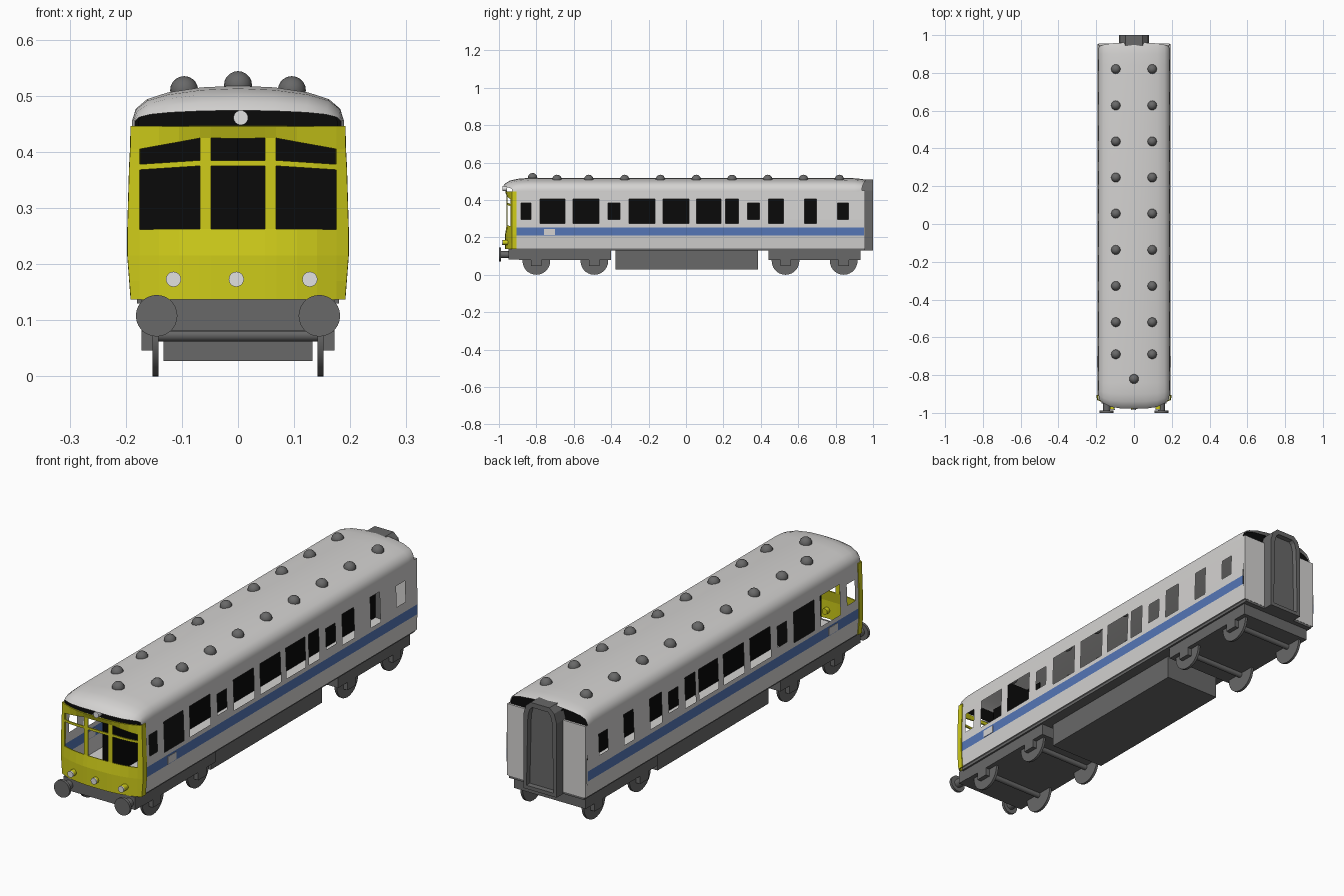
import bpy, bmesh, math
from mathutils import Vector, Matrix

if "Cube" in bpy.data.objects:
    bpy.data.objects.remove(bpy.data.objects["Cube"])

def mat(name, r, g, b):
    m = bpy.data.materials.new(name)
    m.diffuse_color = (r, g, b, 1)
    m.use_nodes = True
    m.node_tree.nodes["Principled BSDF"].inputs["Base Color"].default_value = m.diffuse_color
    return m

WHITE = mat("off_white", .66, .65, .64)
YELLOW = mat("yellow", .62, .60, .01)
BLUE = mat("blue", .09, .18, .47)
GREY = mat("dark_grey", .14, .14, .14)
BLACK = mat("black", .003, .003, .003)
LAMP = mat("lamp_white", .75, .75, .75)

def finish(name, bm, mats, smooth=False, sheet=False):
    bmesh.ops.recalc_face_normals(bm, faces=bm.faces)
    if sheet:  # open sheets must face away from the middle of the coach
        s = sum(f.normal.dot(Vector((f.calc_center_median().x, 0, f.calc_center_median().z - .3)))
                * f.calc_area() for f in bm.faces)
        if s < 0:
            bmesh.ops.reverse_faces(bm, faces=bm.faces)
    me = bpy.data.meshes.new(name)
    bm.to_mesh(me)
    bm.free()
    for m in mats:
        me.materials.append(m)
    ob = bpy.data.objects.new(name, me)
    bpy.context.collection.objects.link(ob)
    if smooth:
        bpy.ops.object.select_all(action='DESELECT')
        bpy.context.view_layer.objects.active = ob
        ob.select_set(True)
        bpy.ops.object.shade_smooth_by_angle(angle=math.radians(35))
    return ob

def box(name, x, y, z, m):
    bm = bmesh.new()
    size = Vector((x[1] - x[0], y[1] - y[0], z[1] - z[0]))
    mid = Vector((x[1] + x[0], y[1] + y[0], z[1] + z[0])) / 2
    bmesh.ops.create_cube(bm, size=1, matrix=Matrix.Translation(mid) @ Matrix.Diagonal((*size, 1)))
    return finish(name, bm, [m])

def cyl(name, loc, r, depth, axis, m, r2=None):
    bm = bmesh.new()
    rot = Matrix.Rotation(math.pi / 2, 4, 'Y' if axis == 'x' else 'X')
    bmesh.ops.create_cone(bm, cap_ends=True, segments=28, radius1=r, radius2=r2 or r,
                          depth=depth, matrix=Matrix.Translation(loc) @ rot)
    return finish(name, bm, [m], True)

def grid(cols, rows, point, keep):
    """Sheet of quads over two lists of breaks; keep() leaves out the openings."""
    bm = bmesh.new()
    v = [[bm.verts.new(point(c, r)) for r in rows] for c in cols]
    for i in range(len(cols) - 1):
        for j in range(len(rows) - 1):
            if keep((cols[i] + cols[i + 1]) / 2, (rows[j] + rows[j + 1]) / 2):
                bm.faces.new((v[i][j], v[i + 1][j], v[i + 1][j + 1], v[i][j + 1]))
    return bm

SIDE = [(.14, .188), (.211, .194), (.29, .194), (.40, .190), (.45, .188)]
def side_x(z):
    for (a, xa), (b, xb) in zip(SIDE, SIDE[1:]):
        if z <= b:
            return xa + (xb - xa) * (z - a) / (b - a)
    return SIDE[-1][1]

# side walls with window openings and blue stripe
BIG, SMALL = (.273, .404), (.295, .385)
windows = [(-.882, -.828, SMALL), (-.78, -.647, BIG), (-.604, -.464, BIG), (-.416, -.352, SMALL),
           (-.304, -.165, BIG), (-.122, .017, BIG), (.055, .186, BIG), (.21, .28, BIG),
           (.328, .393, SMALL), (.44, .521, BIG), (.633, .698, BIG), (.81, .87, SMALL)]
ys = sorted({-.905, .952} | {w[0] for w in windows} | {w[1] for w in windows})
zs = [.14, .211, .254, .273, .295, .385, .404, .45]
def wall(y, z):
    return not any(a < y < b and h[0] < z < h[1] for a, b, h in windows)
for s, side in ((1, "right"), (-1, "left")):
    bm = grid(ys, zs, lambda y, z: (s * side_x(z), y, z), wall)
    for f in bm.faces:
        f.material_index = int(.211 < f.calc_center_median().z < .254)
    finish(side + "_wall", bm, [WHITE, BLUE], sheet=True)
    box(side + "_stripe_plate", (s * .194 - .002, s * .194 + .002), (-.76, -.70), (.214, .246), WHITE)

# roof lofted along the coach, domed at both ends
ROOF = [(.189, .445), (.189, .455), (.182, .477), (.162, .494), (.125, .506), (.065, .515), (0, .518)]
ROOF += [(-x, z) for x, z in ROOF[-2::-1]]
stations = [(-.978, .05, .3, .97), (-.965, .045, .55, .98), (-.94, .035, .78, .99), (-.90, .02, .92, 1),
            (-.84, 0, 1, 1), (.84, 0, 1, 1), (.90, 0, .97, 1), (.94, -.01, .91, .995), (.96, -.02, .82, .98)]
def roof_pt(i, j):
    y, bow, f, sx = stations[i]
    x, z = ROOF[j]
    return (x * sx, y + bow * (x / .19) ** 4, z if z < .455 else .455 + (z - .455) * f)
finish("roof", grid(range(len(stations)), range(len(ROOF)), roof_pt, lambda a, b: True),
       [WHITE], True, True)

# black end panels under the roof lips
def end_panel(name, y, f, sx):
    bm = bmesh.new()
    pts = [(.189, .43)] + ROOF + [(-.189, .43)]
    bm.faces.new([bm.verts.new((x * sx, y, .455 + (z - .455) * (f if z > .455 else 1))) for x, z in pts])
    finish(name, bm, [BLACK])
end_panel("front_roof_panel", -.932, .5, .94)
end_panel("rear_roof_panel", .937, .8, .97)

# yellow cab front, bowed in plan, wrapping round to the sides
cols = [.2, .19, .175, .14, .105, .068, .048, 0]
cols = cols + [-c for c in cols[-2::-1]]
rows = [.137, .17, .215, .262, .375, .385, .425, .446]
def cab_pt(x, z):
    a = abs(x)
    s = 1 if x > 0 else -1
    k = min(max((a - .068) / .107, 0), 1)
    zz = z - k * {.425: .02, .385: .007, .375: .007}.get(z, 0)
    w = side_x(max(z, .14)) + .001
    if a > .195:
        return (s * w, -.905, zz)
    y = -.957 + .027 * (a / .19) ** 3 - (.008 if z < .25 or z > .43 else 0) * (1 - (a / .19) ** 2)
    return (s * (w if a > .185 else a), y, zz)
def cab_keep(x, z):
    pane = abs(x) < .048 or .068 < abs(x) < .175
    return not (pane and (.262 < z < .375 or .385 < z < .425))
cab = finish("cab_front", grid(cols, rows, cab_pt, cab_keep), [YELLOW])
sol = cab.modifiers.new("thickness", 'SOLIDIFY')
sol.thickness, sol.offset = .005, 0

# front lamps
for x in (-.115, -.003, .128):
    cyl("lamp_housing", (x, -.962, .173), .013, .036, 'y', YELLOW)
    cyl("lamp_lens", (x, -.982, .173), .0135, .006, 'y', LAMP)
cyl("roof_lamp", (.005, -.968, .461), .013, .024, 'y', LAMP)

# floor, rear wall and dark inner partitions
box("floor", (-.186, .186), (-.92, .95), (.143, .15), WHITE)
for s in (-1, 1):
    box("rear_wall", sorted((s * .07, s * .188)), (.946, .956), (.14, .45), WHITE)
box("rear_doorway", (-.07, .07), (.94, .95), (.14, .49), BLACK)
box("centre_partition", (-.002, .002), (-.62, .94), (.15, .42), BLACK)
box("cab_partition", (-.002, .002), (-.925, -.62), (.15, .495), BLACK)
box("cab_bulkhead", (-.183, .183), (-.622, -.618), (.15, .43), BLACK)

# rear gangway with recessed panel
bm = bmesh.new()
half = [(.08, .13), (.08, .45), (.068, .49), (.045, .51)]
outline = half + [(-x, z) for x, z in half[::-1]]
face = bm.faces.new([bm.verts.new((x, .938, z)) for x, z in outline])
ext = bmesh.ops.extrude_face_region(bm, geom=[face])["geom"]
bmesh.ops.translate(bm, vec=(0, .062, 0), verts=[e for e in ext if isinstance(e, bmesh.types.BMVert)])
bmesh.ops.recalc_face_normals(bm, faces=bm.faces)
back = [f for f in bm.faces if f.normal.y > .9]
bmesh.ops.inset_region(bm, faces=back, thickness=.022, depth=0)
bmesh.ops.inset_region(bm, faces=back, thickness=.003, depth=-.02)
finish("rear_gangway", bm, [GREY])

# roof vents
vents = [(s * .096, y, .510) for s in (-1, 1)
         for y in (.82, .628, .437, .246, .055, -.137, -.328, -.52, -.69)] + [(0, -.82, .519)]
for p in vents:
    bm = bmesh.new()
    bmesh.ops.create_uvsphere(bm, u_segments=16, v_segments=10, radius=.025, matrix=Matrix.Translation(p))
    finish("roof_vent", bm, [GREY], True)

# underframe
box("chassis", (-.18, .18), (-.92, .955), (.130, .142), GREY)
box("equipment_box", (-.133, .133), (-.376, .384), (.027, .14), GREY)
box("buffer_beam", (-.172, .172), (-.95, -.89), (.082, .137), GREY)

# bogies with wheels, axles and axle boxes
for y0, y1, axles in ((-.893, -.40, (-.80, -.49)), (.44, .933, (.532, .843))):
    box("bogie_frame", (-.172, .172), (y0, y1), (.08, .138), GREY)
    for y in axles:
        cyl("axle", (0, y, .074), .012, .29, 'x', GREY)
        for s in (-1, 1):
            cyl("wheel", (s * .147, y, .074), .074, .011, 'x', GREY)
            box("axle_box", sorted((s * .152, s * .172)), (y - .028, y + .028), (.046, .082), GREY)

# front buffers
for s in (-1, 1):
    cyl("buffer_shaft", (s * .145, -.955, .108), .019, .07, 'y', GREY)
    cyl("buffer_head", (s * .145, -.994, .108), .037, .012, 'y', GREY)
